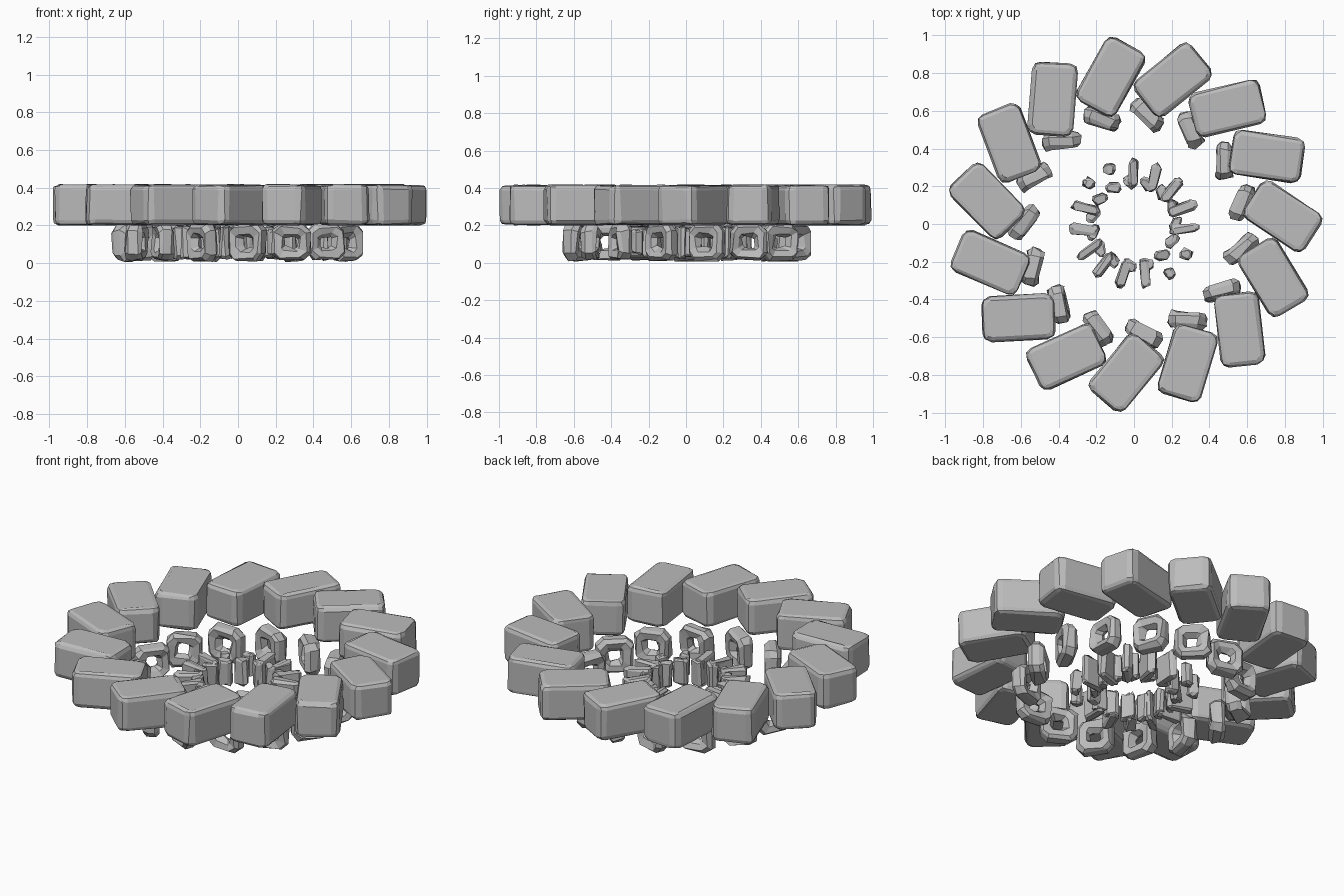
import bpy, bmesh, random
from math import radians, cos, sin, copysign
from mathutils import Matrix, Vector

random.seed(4)
COUNT = 15
STEP = 24
SPLIT = (1, 2, 9, 10)      # inner stones broken into two pieces

cube = bpy.data.objects.get("Cube")
if cube:
    bpy.data.objects.remove(cube, do_unlink=True)

stone = bpy.data.materials.new("grey stone")
stone.use_nodes = True
GREY = (0.5, 0.5, 0.5, 1)
stone.diffuse_color = GREY
stone.node_tree.nodes["Principled BSDF"].inputs["Base Color"].default_value = GREY


def finish(bm, name, angle, radius, z, turn, jitter):
    """Roughen, then set the piece on the ring, turned from the radial line."""
    for v in bm.verts:
        v.co += Vector([random.uniform(-jitter, jitter) for _ in range(3)])
    bmesh.ops.recalc_face_normals(bm, faces=bm.faces)
    mesh = bpy.data.meshes.new(name)
    bm.to_mesh(mesh)
    bm.free()
    mesh.materials.append(stone)
    ob = bpy.data.objects.new(name, mesh)
    bpy.context.collection.objects.link(ob)
    a = radians(angle)
    ob.location = (radius * cos(a), radius * sin(a), z)
    ob.rotation_euler.z = a + radians(turn)
    return ob


def rock(name, size, bevel, angle, radius, z, turn, jitter, segments=1, offset=0):
    """Chamfered block; local x is its long axis."""
    bm = bmesh.new()
    bmesh.ops.create_cube(bm, size=1)
    bmesh.ops.scale(bm, vec=size, verts=bm.verts)
    upright = [e for e in bm.edges
               if abs(e.verts[0].co.z - e.verts[1].co.z) > 0.01]
    bmesh.ops.bevel(bm, geom=upright, offset=bevel * 1.2, segments=segments,
                    profile=0.5, affect='EDGES')
    rims = [e for e in bm.edges
            if abs(e.verts[0].co.z - e.verts[1].co.z) < 0.01]
    bmesh.ops.bevel(bm, geom=rims, offset=bevel * 0.7, segments=segments,
                    profile=0.5, affect='EDGES')
    bmesh.ops.translate(bm, vec=(0, offset, 0), verts=bm.verts)
    return finish(bm, name, angle, radius, z, turn, jitter)


def holed_stone(name, half_width, half_height, depth, angle, radius, z, turn):
    """Upright slab with a funnel hole, lofted around its opening."""
    section = [(0.3, 0), (0.5, 0.8), (0.85, 1), (1, 0.5),
               (1, -0.5), (0.85, -1), (0.5, -0.8)]
    bm = bmesh.new()
    rings = []
    for k in range(8):
        a = radians(22.5 + 45 * k)
        y = copysign(abs(cos(a)) ** 0.5, cos(a)) * half_width
        h = copysign(abs(sin(a)) ** 0.5, sin(a)) * half_height
        rings.append([bm.verts.new((d * depth, y * s, h * s)) for s, d in section])
    for k in range(8):
        r, t = rings[k], rings[(k + 1) % 8]
        for i in range(len(section)):
            j = (i + 1) % len(section)
            bm.faces.new((r[i], t[i], t[j], r[j]))
    return finish(bm, name, angle, radius, z, turn, 0.008)


for i in range(COUNT):
    # Large outer blocks, skewed like saw teeth
    rock(f"outer_block_{i + 1}", (0.385, 0.24, 0.212), 0.036, 99 + STEP * i, 0.79,
         0.309, -37 + random.uniform(-2, 2), 0.004, segments=2)

    # Pierced supports beneath the blocks
    holed_stone(f"pierced_support_{i + 1}", 0.103, 0.1, 0.043,
                107 + STEP * i, 0.583, 0.11, -35)

    # Small inner stones: radial arm with a sideways foot
    angle = 90 + STEP * i
    if i in SPLIT:
        rock(f"inner_nub_{i + 1}", (0.06, 0.06, 0.13), 0.015, angle, 0.32,
             0.11, 30, 0.008)
    else:
        rock(f"inner_arm_{i + 1}", (0.15, 0.05, 0.17), 0.014, angle, 0.27,
             0.11, random.uniform(-12, 12), 0.008)
    rock(f"inner_foot_{i + 1}", (0.05, 0.08, 0.15), 0.013, angle, 0.21,
         0.11, -25, 0.007, offset=0.025)
